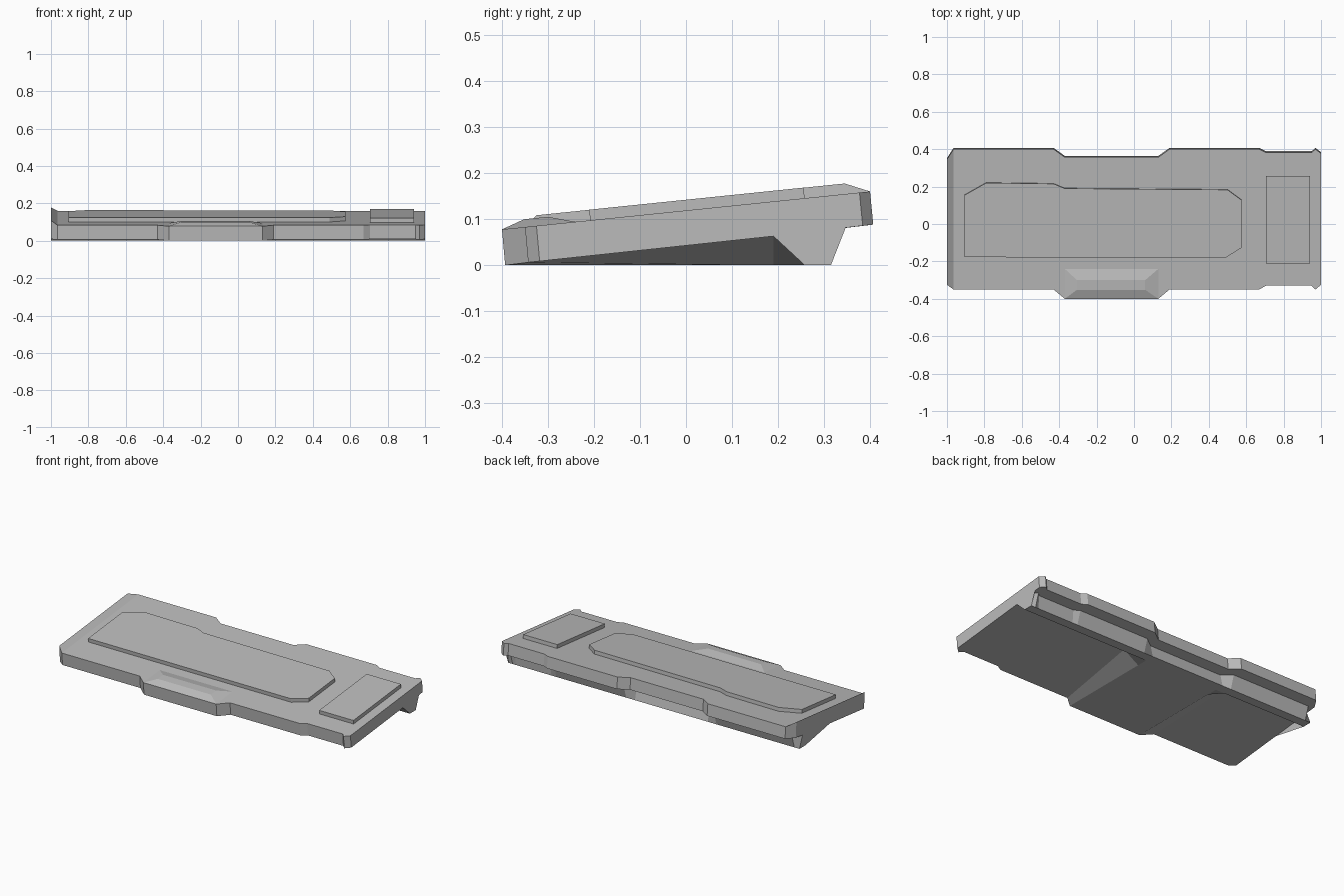
import bpy
import bmesh

if "Cube" in bpy.data.objects:
    bpy.data.objects.remove(bpy.data.objects["Cube"], do_unlink=True)

SLOPE = 0.103   # tilt of the deck
LEAN = 0.1      # walls stand square to the tilted deck

grey = bpy.data.materials.new("plain_grey")
grey.use_nodes = True
grey.diffuse_color = (0.5, 0.5, 0.5, 1)
grey.node_tree.nodes["Principled BSDF"].inputs["Base Color"].default_value = (0.5, 0.5, 0.5, 1)


def deck(y):
    return 0.119 + SLOPE * y


def loft(name, rings):
    """Join matching rings of points with faces and cap both ends."""
    bm = bmesh.new()
    loops = [[bm.verts.new(p) for p in ring] for ring in rings]
    n = len(loops[0])
    for a, b in zip(loops, loops[1:]):
        for i in range(n):
            j = (i + 1) % n
            bm.faces.new((a[i], a[j], b[j], b[i]))
    bm.faces.new(loops[0][::-1])
    bm.faces.new(loops[-1])
    bmesh.ops.triangulate(bm, faces=[f for f in bm.faces if len(f.verts) > 4])
    bmesh.ops.recalc_face_normals(bm, faces=bm.faces)
    mesh = bpy.data.meshes.new(name)
    bm.to_mesh(mesh)
    bm.free()
    mesh.materials.append(grey)
    obj = bpy.data.objects.new(name, mesh)
    bpy.context.collection.objects.link(obj)
    return obj


def section(x, front, back, rise=0, solid=False, shift=0):
    """Side profile of the case at one x; solid fills the hollow underneath."""
    under = 0 if solid else 0.107 * (front + 0.407)
    apex = 0 if solid else 0.063
    return [
        (x, front, deck(front) + rise),
        (x, back, deck(back) + rise),
        (x, back + 0.007, deck(back) - 0.072),
        (x, back - 0.06, deck(back) - 0.08),
        (x, 0.315, 0),
        (x - shift if solid else x, 0.258, 0),
        (x + shift, 0.19, apex),
        (x, front + 0.007, under),
    ]


# Case: sections from one end to the other, with the raised end rim first
loft("case", [
    section(-1.0, -0.325, 0.345, rise=0.023),
    section(-0.965, -0.35, 0.4),
    section(-0.43, -0.35, 0.4, shift=-0.04),
    section(-0.37, -0.4, 0.357, solid=True),
    section(0.13, -0.4, 0.357, solid=True),
    section(0.19, -0.35, 0.4, shift=0.04),
    section(0.67, -0.35, 0.4),
    section(0.705, -0.33, 0.382),
    section(0.95, -0.33, 0.382),
    section(0.97, -0.35, 0.4),
    section(1.0, -0.325, 0.377),
])


def plate(name, outline, thick):
    """Flat pad lying on the sloping deck."""
    low = [(x, y, deck(y) - 0.004) for x, y in outline]
    high = [(x, y - LEAN * thick, deck(y) + thick) for x, y in outline]
    return loft(name, [low, high])


# Raised key areas
plate("main_key_pad", [
    (-0.905, -0.175), (0.49, -0.178), (0.575, -0.125), (0.575, 0.13),
    (0.5, 0.185), (-0.37, 0.192), (-0.43, 0.217), (-0.79, 0.222), (-0.905, 0.157),
], 0.023)
plate("side_key_pad", [
    (0.705, -0.208), (0.94, -0.208), (0.94, 0.258), (0.705, 0.258),
], 0.023)


# Raised bump on the front lip
def rectangle(x0, x1, y0, y1, rise):
    return [(x, y, deck(y) + rise) for x, y in ((x0, y0), (x1, y0), (x1, y1), (x0, y1))]


loft("front_bump", [
    rectangle(-0.37, 0.13, -0.4, -0.24, 0),
    rectangle(-0.305, 0.06, -0.352, -0.3, 0.017),
])
